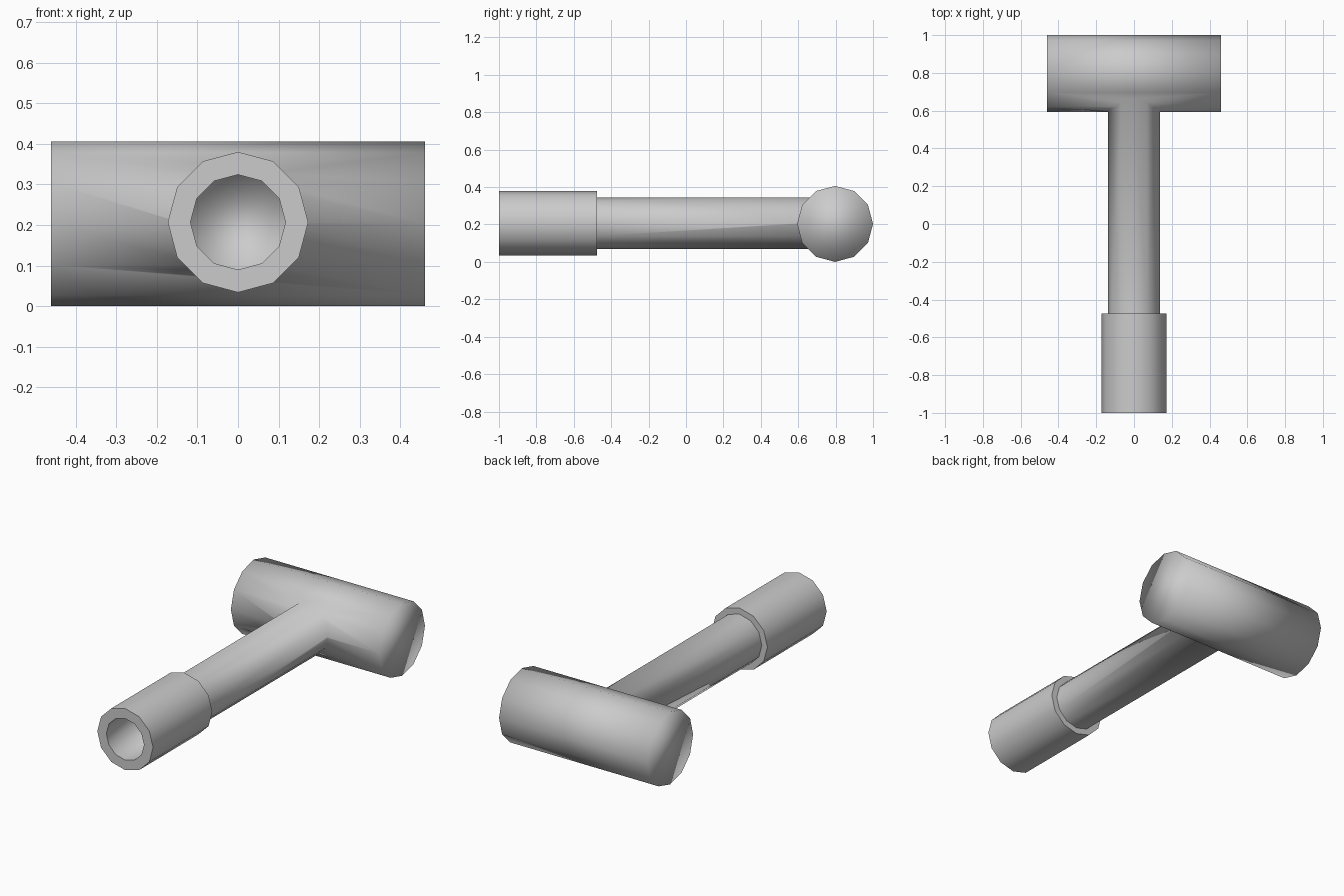
import bpy, bmesh, math

if "Cube" in bpy.data.objects:
    bpy.data.objects.remove(bpy.data.objects["Cube"])

SIDES = 12


def lathe(name, profile, axis, centre):
    """Closed low-poly turned solid; profile is (radius, position along axis)."""
    bm = bmesh.new()
    rings = []
    for r, t in profile:
        ring = []
        for i in range(SIDES):
            a = 2 * math.pi * i / SIDES
            u, w = r * math.cos(a), r * math.sin(a)
            co = (t, u, w) if axis == 'X' else (u, t, w)
            ring.append(bm.verts.new([c + o for c, o in zip(co, centre)]))
        rings.append(ring)
    for k in range(len(rings) - 1):
        flat_step = abs(profile[k][1] - profile[k + 1][1]) < 1e-6
        for i in range(SIDES):
            j = (i + 1) % SIDES
            f = bm.faces.new((rings[k][i], rings[k][j], rings[k + 1][j], rings[k + 1][i]))
            f.smooth = not flat_step
    for ring in (rings[0], rings[-1]):
        bm.faces.new(ring).smooth = True
    bmesh.ops.recalc_face_normals(bm, faces=bm.faces)
    me = bpy.data.meshes.new(name)
    bm.to_mesh(me)
    bm.free()
    ob = bpy.data.objects.new(name, me)
    bpy.context.collection.objects.link(ob)
    return ob


# Cross head
head = lathe("mallet", [(0.203, -0.46), (0.203, 0.46)], 'X', (0, 0.797, 0.203))

# Handle with thicker, hollow grip sleeve
handle = lathe("handle", [
    (0.117, -0.475), (0.117, -1.0),      # bore
    (0.173, -1.0), (0.173, -0.475),      # grip sleeve
    (0.138, -0.475), (0.138, 0.78),      # shaft
], 'Y', (0, 0, 0.207))

# Fuse the shaft into the head
mod = head.modifiers.new("join_handle", 'BOOLEAN')
mod.operation = 'UNION'
mod.solver = 'EXACT'
mod.object = handle
bpy.context.view_layer.objects.active = head
bpy.ops.object.modifier_apply(modifier=mod.name)
bpy.data.objects.remove(handle)
